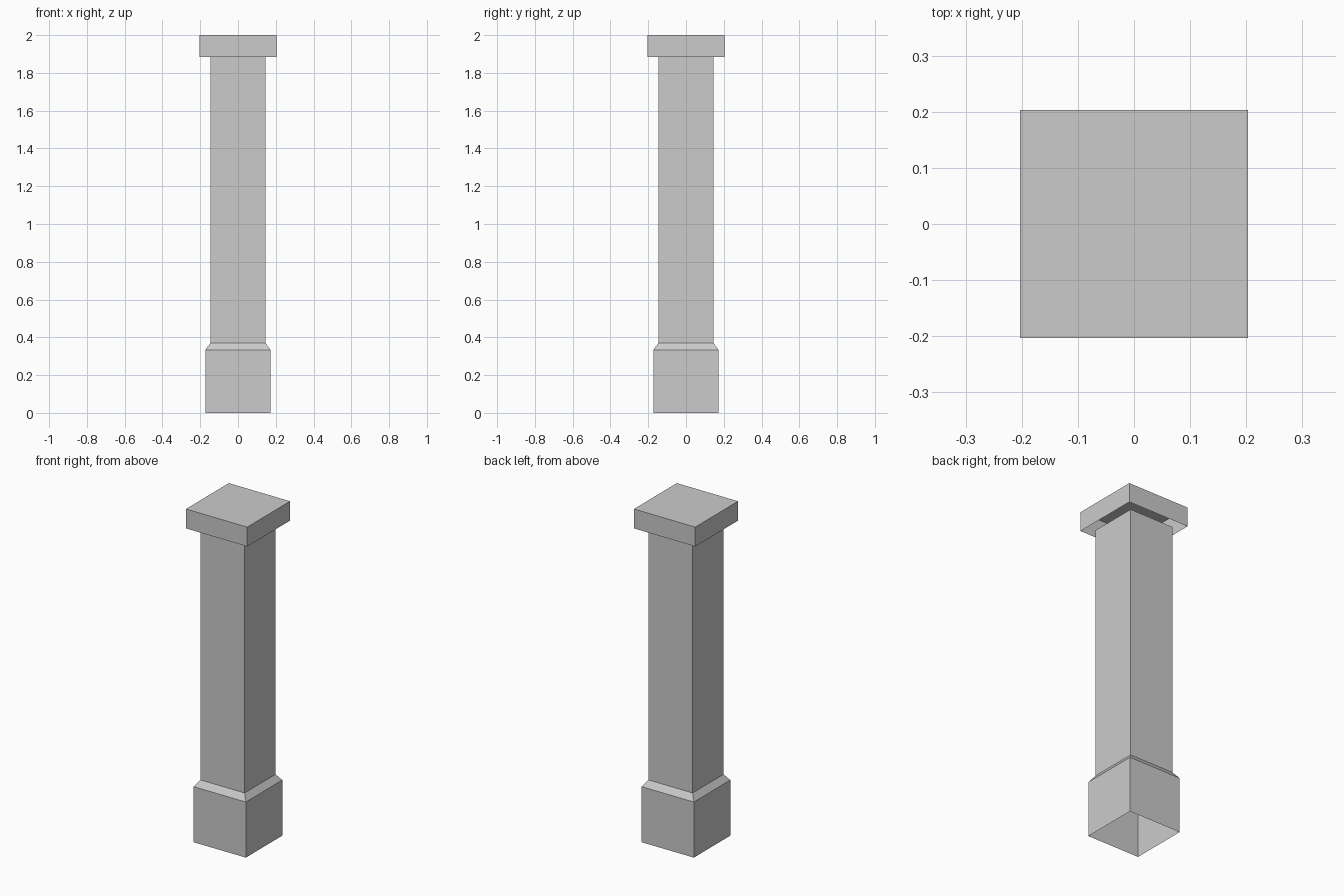
import bpy
import bmesh

cube = bpy.data.objects.get("Cube")
if cube:
    bpy.data.objects.remove(cube, do_unlink=True)

stone = bpy.data.materials.new("grey_stone")
stone.use_nodes = True
stone.diffuse_color = (0.6, 0.6, 0.6, 1)
stone.node_tree.nodes["Principled BSDF"].inputs["Base Color"].default_value = stone.diffuse_color


def square_shell(name, profile, cap_top=False):
    """Join square rings, given as (half width, height), into an open shell."""
    bm = bmesh.new()
    rings = []
    for half, z in profile:
        corners = ((-half, -half), (half, -half), (half, half), (-half, half))
        rings.append([bm.verts.new((x, y, z)) for x, y in corners])
    for low, high in zip(rings, rings[1:]):
        for i in range(4):
            j = (i + 1) % 4
            bm.faces.new((low[i], low[j], high[j], high[i]))
    if cap_top:
        bm.faces.new(rings[-1])
    mesh = bpy.data.meshes.new(name)
    bm.to_mesh(mesh)
    bm.free()
    mesh.materials.append(stone)
    obj = bpy.data.objects.new(name, mesh)
    bpy.context.collection.objects.link(obj)
    return obj


BASE, SHAFT, CAP = 0.173, 0.146, 0.203
BASE_TOP, SHAFT_BOTTOM, SHAFT_TOP = 0.333, 0.37, 1.884

# Hollow plinth with a sloped shoulder
square_shell("base", [(BASE, 0), (BASE, BASE_TOP), (SHAFT, SHAFT_BOTTOM)])

# Plain square shaft
square_shell("shaft", [(SHAFT, SHAFT_BOTTOM), (SHAFT, SHAFT_TOP)])

# Overhanging slab, open underneath
square_shell("capital", [(CAP, SHAFT_TOP), (CAP, 2)], cap_top=True)
